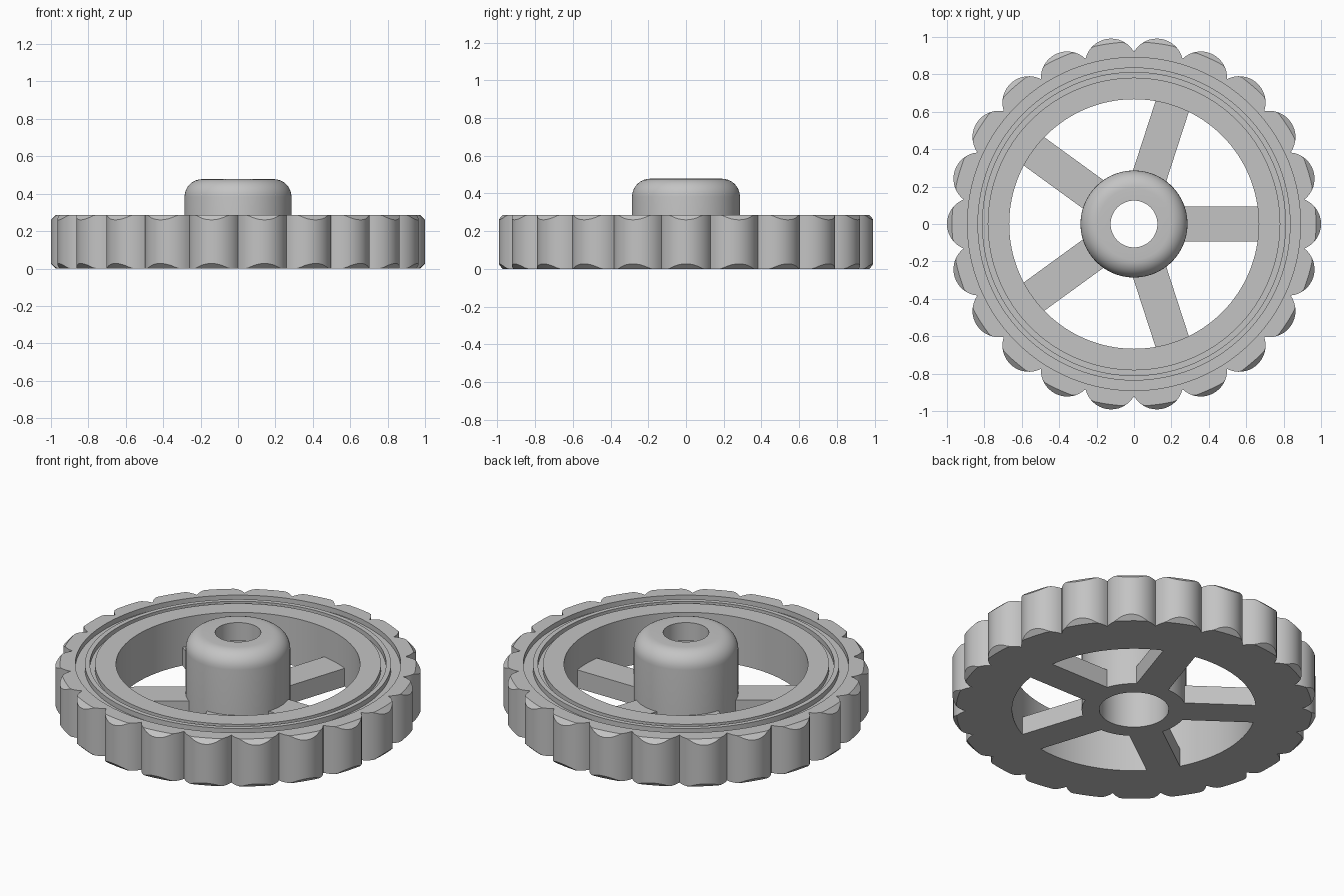
import bpy, bmesh
from math import sin, cos, pi, asin, atan2, hypot, radians

if "Cube" in bpy.data.objects:
    bpy.data.objects.remove(bpy.data.objects["Cube"])

LOBES, LOBE_STEPS = 22, 16
LOBE_R, LOBE_CENTRE = 0.141, 0.859
RIM_H, FLAT_R = 0.287, 0.973
SPOKES, SPOKE_W, SPOKE_H = 5, 0.187, 0.11

grey = bpy.data.materials.new("plain grey")
grey.use_nodes = True
colour = (0.55, 0.55, 0.55, 1)
grey.diffuse_color = colour
grey.node_tree.nodes["Principled BSDF"].inputs["Base Color"].default_value = colour


def finish(name, bm, smooth=True):
    bmesh.ops.remove_doubles(bm, verts=bm.verts, dist=1e-5)
    bmesh.ops.recalc_face_normals(bm, faces=bm.faces)
    mesh = bpy.data.meshes.new(name)
    bm.to_mesh(mesh)
    bm.free()
    mesh.materials.append(grey)
    obj = bpy.data.objects.new(name, mesh)
    bpy.context.collection.objects.link(obj)
    bpy.ops.object.select_all(action='DESELECT')
    obj.select_set(True)
    bpy.context.view_layer.objects.active = obj
    if smooth:
        bpy.ops.object.shade_smooth_by_angle(angle=radians(25))
    return obj


def sweep(name, columns):
    """Join closed (radius, height) profiles standing at successive angles."""
    bm = bmesh.new()
    rings = [[bm.verts.new((r * cos(a), r * sin(a), z)) for r, z in profile]
             for a, profile in columns]
    for i, ring in enumerate(rings):
        following = rings[(i + 1) % len(rings)]
        for j in range(len(ring)):
            k = (j + 1) % len(ring)
            bm.faces.new((ring[j], following[j], following[k], ring[k]))
    return finish(name, bm)


# Scalloped rim: chamfered lobes outside, ringed groove on top
groove_z = RIM_H - 0.03
inner_profile = [(0.89, RIM_H), (0.89, groove_z), (0.837, groove_z), (0.837, RIM_H),
                 (0.81, RIM_H), (0.81, groove_z), (0.782, groove_z), (0.782, RIM_H),
                 (0.667, RIM_H), (0.667, 0)]
half_pitch = pi / LOBES
half_arc = half_pitch + asin(LOBE_CENTRE / LOBE_R * sin(half_pitch))
columns = []
for lobe in range(LOBES):
    for step in range(LOBE_STEPS):
        t = half_arc * (2 * step / LOBE_STEPS - 1)
        x, y = LOBE_CENTRE + LOBE_R * cos(t), LOBE_R * sin(t)
        radius = hypot(x, y)
        flat = min(radius, FLAT_R)
        cut = radius - flat
        outer = [(flat, 0), (radius, cut), (radius, RIM_H - cut), (flat, RIM_H)]
        columns.append((2 * half_pitch * lobe + atan2(y, x), outer + inner_profile))
sweep("scalloped_rim", columns)

# Hub with rounded shoulder and stepped bore
HUB_R, HUB_H, FILLET = 0.286, 0.478, 0.095
shoulder = [(HUB_R - FILLET + FILLET * cos(i * pi / 16),
             HUB_H - FILLET + FILLET * sin(i * pi / 16)) for i in range(9)]
hub_profile = [(HUB_R, 0)] + shoulder + [(0.125, HUB_H), (0.125, 0.37), (0.19, 0.37), (0.19, 0)]
sweep("hub", [(i * pi / 48, hub_profile) for i in range(96)])

# Flat spokes joining hub and rim
for i in range(SPOKES):
    bm = bmesh.new()
    bmesh.ops.create_cube(bm, size=1)
    inner, outer = 0.26, 0.68
    for v in bm.verts:
        v.co.x = inner if v.co.x < 0 else outer
        v.co.y *= SPOKE_W
        v.co.z = 0 if v.co.z < 0 else SPOKE_H
    spoke = finish(f"spoke_{i + 1}", bm, smooth=False)
    spoke.rotation_euler.z = 2 * pi * i / SPOKES
